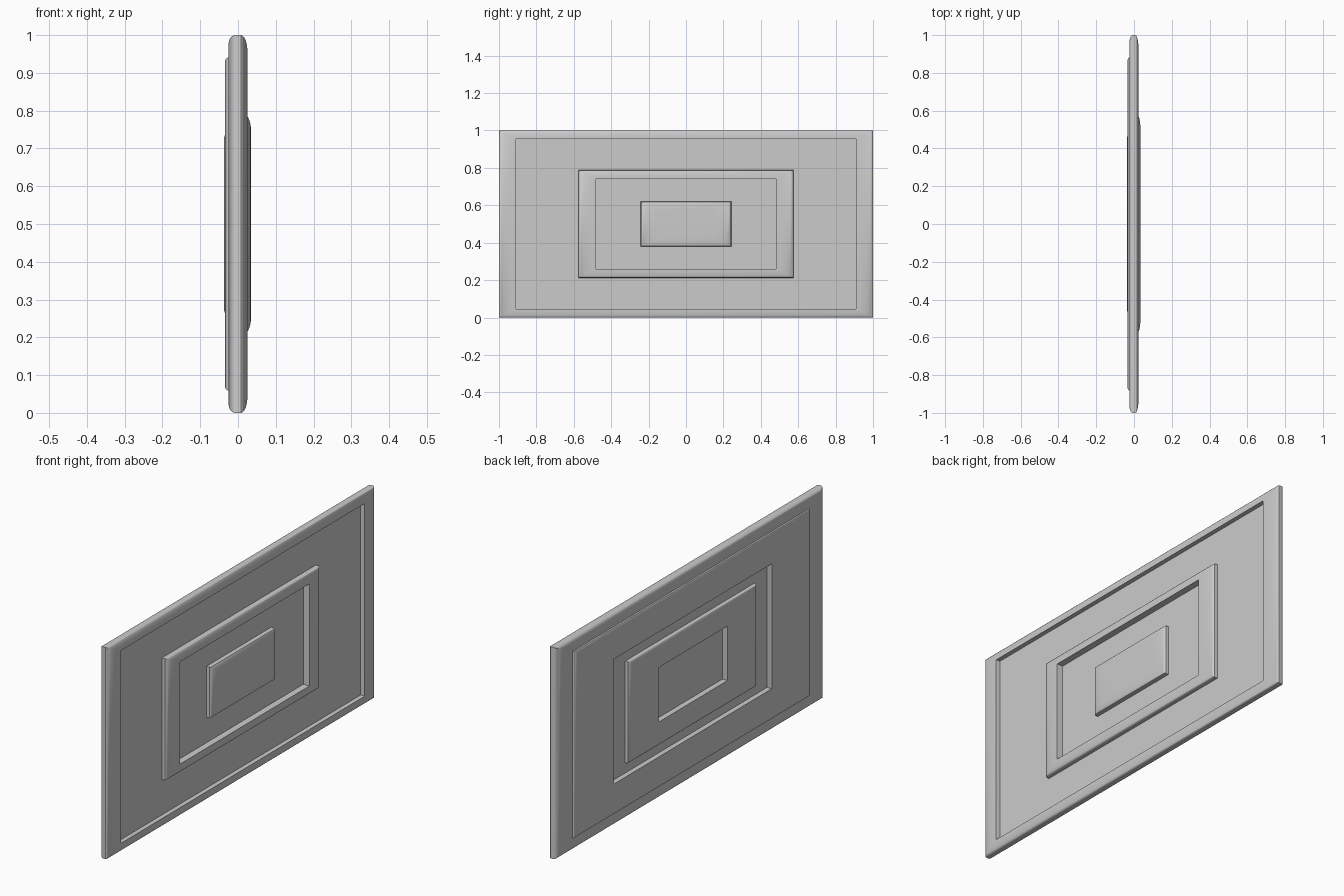
import bpy
import bmesh
import math

cube = bpy.data.objects.get("Cube")
if cube:
    bpy.data.objects.remove(cube, do_unlink=True)

# Single grey finish
grey = bpy.data.materials.new("plain grey")
grey.use_nodes = True
colour = (0.6, 0.6, 0.6, 1)
grey.diffuse_color = colour
grey.node_tree.nodes["Principled BSDF"].inputs["Base Color"].default_value = colour


def rounded(t_out, x_low, t_in, x_high, steps=6):
    """Quarter-round from a steep outer edge to a flat inner edge."""
    points = []
    for i in range(steps + 1):
        a = math.pi / 2 * i / steps
        points.append((t_in + (t_out - t_in) * math.cos(a),
                       x_low + (x_high - x_low) * math.sin(a)))
    return points


# Section from rim to centre: t is the fraction of the half size, x the depth
FLOOR = 0.005
front_section = (
    rounded(1, 0.008, 0.91, 0.025)                        # outer frame
    + [(0.908, FLOOR), (0.575, FLOOR)]                    # outer recess
    + rounded(0.574, 0.02, 0.482, 0.035)                  # middle frame
    + [(0.48, FLOOR), (0.242, FLOOR)]                     # inner recess
    + rounded(0.241, 0.02, 0.15, 0.034)                   # centre block
)
BACK = -0.02
back_section = (
    rounded(1, -0.008, 0.95, -0.025)                      # outer frame
    + [(0.882, -0.025)]
    + rounded(0.88, -0.028, 0.85, -0.035, 4)              # raised field
    + [(0.59, -0.035), (0.575, BACK), (0.482, BACK)]      # middle recess
    + rounded(0.48, -0.028, 0.45, -0.037, 4)              # inner field
    + [(0.257, -0.037), (0.242, BACK)]                    # centre recess
)


def build_panel(name, section):
    """Loft mitred rectangular rings along the section and cap both ends."""
    bm = bmesh.new()
    rings = []
    for t, x in section:
        rings.append([bm.verts.new((x, sy * t, 0.5 + sz * t / 2))
                      for sy, sz in ((-1, -1), (1, -1), (1, 1), (-1, 1))])
    for a, b in zip(rings, rings[1:]):
        for i in range(4):
            j = (i + 1) % 4
            bm.faces.new((a[i], a[j], b[j], b[i]))
    bm.faces.new(rings[0])
    bm.faces.new(rings[-1])
    bmesh.ops.recalc_face_normals(bm, faces=bm.faces)
    mesh = bpy.data.meshes.new(name)
    bm.to_mesh(mesh)
    bm.free()
    mesh.materials.append(grey)
    obj = bpy.data.objects.new(name, mesh)
    bpy.context.collection.objects.link(obj)
    bpy.ops.object.select_all(action="DESELECT")
    obj.select_set(True)
    bpy.context.view_layer.objects.active = obj
    bpy.ops.object.shade_smooth_by_angle(angle=math.radians(30))
    return obj


build_panel("moulded_door_panel", front_section[::-1] + back_section)
